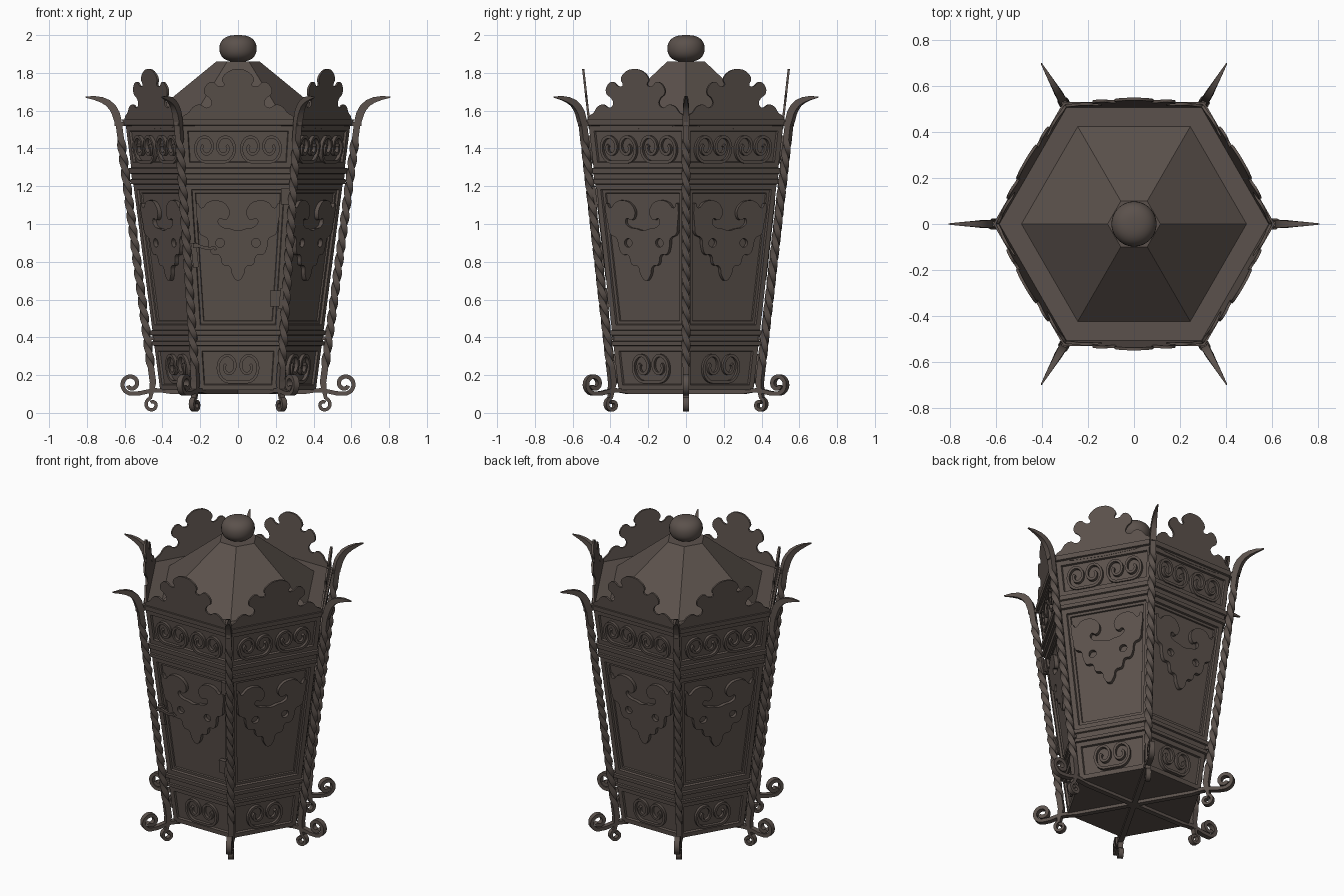
import bpy, bmesh, math
from math import sin, cos, pi, radians

if "Cube" in bpy.data.objects:
    bpy.data.objects.remove(bpy.data.objects["Cube"])

iron = bpy.data.materials.new("dark_bronze_iron")
iron.diffuse_color = (0.105, 0.083, 0.072, 1)
iron.use_nodes = True
iron.node_tree.nodes["Principled BSDF"].inputs["Base Color"].default_value = iron.diffuse_color


def R(z):  # corner radius of the tapered hexagonal body
    return 0.412 + (z - 0.12) * 0.13


def on_face(u, z, d):  # point on the front face, d = distance outwards
    return (u, -(R(z) * cos(pi / 6) + d), z)


def radial(r, z, c):  # point in the vertical plane through a corner
    return (r, c, z)


def finish(name, bm, copies=1, angle=35):
    bmesh.ops.recalc_face_normals(bm, faces=bm.faces[:])
    me = bpy.data.meshes.new(name)
    bm.to_mesh(me)
    bm.free()
    me.materials.append(iron)
    me.shade_smooth()
    me.set_sharp_from_angle(angle=radians(angle))
    for k in range(copies):
        ob = bpy.data.objects.new(name if copies == 1 else f"{name}_{k + 1}", me)
        ob.rotation_euler.z = k * pi / 3
        bpy.context.collection.objects.link(ob)


def lathe(name, prof, sides, angle):
    bm = bmesh.new()
    rings = [[bm.verts.new((r * cos(2 * pi * i / sides), r * sin(2 * pi * i / sides), z))
              for i in range(sides)] for r, z in prof]
    for a, b in zip(rings, rings[1:]):
        for i in range(sides):
            j = (i + 1) % sides
            bm.faces.new((a[i], a[j], b[j], b[i]))
    bm.faces.new(rings[0])
    bm.faces.new(rings[-1])
    return bm


def sweep(bm, path, t, w, place, twist=None, d=0):
    """Rectangular bar (t in plane, w across) along a 2D path."""
    rings = []
    n = len(path)
    for i, (a, b) in enumerate(path):
        p, q = path[max(i - 1, 0)], path[min(i + 1, n - 1)]
        dx, dy = q[0] - p[0], q[1] - p[1]
        L = math.hypot(dx, dy) or 1
        nx, ny = -dy / L, dx / L
        ti, wi = (t[i], w[i]) if isinstance(t, list) else (t, w)
        th = twist[i] if twist else 0
        ring = []
        for sx, sy in ((1, 1), (-1, 1), (-1, -1), (1, -1)):
            x, y = sx * ti / 2, sy * wi / 2
            x, y = x * cos(th) - y * sin(th), x * sin(th) + y * cos(th)
            ring.append(bm.verts.new(place(a + nx * x, b + ny * x, d + y)))
        rings.append(ring)
    for r, s in zip(rings, rings[1:]):
        for i in range(4):
            bm.faces.new((r[i], r[(i + 1) % 4], s[(i + 1) % 4], s[i]))
    bm.faces.new(rings[0])
    bm.faces.new(rings[-1])


def spiral(cx, cz, a0, a1, r0, r1, n=28, sz=1.0):
    out = []
    for i in range(n + 1):
        f = i / n
        a, r = radians(a0 + (a1 - a0) * f), r0 + (r1 - r0) * f
        out.append((cx + r * cos(a), cz + r * sin(a) * sz))
    return out


def plate(name, loops, d, thick):
    """Cut sheet with smooth outline (and holes) on each of the six faces."""
    cu = bpy.data.curves.new(name, 'CURVE')
    cu.dimensions, cu.fill_mode = '2D', 'BOTH'
    cu.extrude, cu.resolution_u = thick / 2, 4
    for pts in loops:
        sp = cu.splines.new('BEZIER')
        sp.bezier_points.add(len(pts) - 1)
        for bp, (u, z) in zip(sp.bezier_points, pts):
            bp.co = (u, z, 0)
            bp.handle_left_type = bp.handle_right_type = 'AUTO'
        sp.use_cyclic_u = True
    ob = bpy.data.objects.new(name, cu)
    bpy.context.collection.objects.link(ob)
    bpy.context.view_layer.update()
    me = bpy.data.meshes.new_from_object(ob.evaluated_get(bpy.context.evaluated_depsgraph_get()))
    bpy.data.objects.remove(ob)
    bm = bmesh.new()
    bm.from_mesh(me)
    bpy.data.meshes.remove(me)
    bmesh.ops.remove_doubles(bm, verts=bm.verts[:], dist=1e-5)
    for v in bm.verts:
        v.co = on_face(v.co.x, v.co.y, d + v.co.z)
    finish(name, bm, 6)


def mirrored(half):
    return half + [(-u, z) for u, z in reversed(half) if u > 1e-6]


# body: hexagonal profile with ledges, roof ring and pyramid roof
ledges = [(0, .12), (0, .355), (.015, .357), (.015, .377), (.004, .38), (.004, .41), (.015, .413),
          (.015, .435), (0, .438), (0, 1.21), (.015, 1.213), (.015, 1.235), (.004, 1.238),
          (.004, 1.265), (.015, 1.268), (.015, 1.295), (0, 1.298), (0, 1.52), (.015, 1.523), (.015, 1.552)]
prof = [(R(z) + d, z) for d, z in ledges] + [(.49, 1.553), (.115, 1.86)]
bm = lathe("lantern_body", prof, 6, 20)
# recessed panels framed on each face
bm.normal_update()
bmesh.ops.recalc_face_normals(bm, faces=bm.faces[:])
tall = [f for f in bm.faces if len(f.verts) == 4 and f.calc_center_median().z < 1.5
        and max(v.co.z for v in f.verts) - min(v.co.z for v in f.verts) > 0.15]
bmesh.ops.inset_individual(bm, faces=tall, thickness=0.028, use_even_offset=True)
bmesh.ops.inset_individual(bm, faces=tall, thickness=0.004, depth=-0.012, use_even_offset=True)
big = [f for f in tall if max(v.co.z for v in f.verts) - min(v.co.z for v in f.verts) > 0.5]
bmesh.ops.inset_individual(bm, faces=big, thickness=0.015, use_even_offset=True)
bmesh.ops.inset_individual(bm, faces=big, thickness=0.003, depth=-0.008, use_even_offset=True)
finish("lantern_body", bm, angle=10)

# squashed ball finial
ball = [(.0985 * max(cos(a), 0.02) ** 0.75, 1.929 + .071 * math.copysign(abs(sin(a)) ** 0.9, a))
        for a in [radians(-90 + 10 * i) for i in range(19)]]
finish("roof_ball", lathe("roof_ball", ball, 32, 40), angle=60)

# leaf-shaped cresting above each face
crest = [(0, 1.82), (.05, 1.808), (.085, 1.765), (.075, 1.735), (.10, 1.728), (.135, 1.752), (.172, 1.73),
         (.178, 1.69), (.15, 1.665), (.14, 1.635), (.165, 1.615), (.20, 1.632), (.235, 1.622),
         (.262, 1.59), (.295, 1.565), (.295, 1.535)]
plate("cresting", [mirrored(crest)], -0.004, 0.012)

# pierced ornament in the main panels
orn = [(0, .965), (.04, .975), (.085, .985), (.105, 1.01), (.095, 1.03), (.07, 1.02), (.045, 1.05),
       (.06, 1.10), (.11, 1.125), (.16, 1.115), (.195, 1.085), (.215, 1.11), (.222, 1.08), (.212, 1.0),
       (.20, .945), (.165, .925), (.155, .88), (.135, .84), (.10, .835), (.08, .785), (.045, .775),
       (.03, .73), (0, .70)]
holes = [[(cx + .023 * cos(i * pi / 4), .9 + .023 * sin(i * pi / 4)) for i in range(8)] for cx in (-.095, .095)]
plate("panel_ornament", [mirrored(orn)] + holes, -0.009, 0.024)


# wrought scrolls on the upper and lower panels
def u_scroll(bm, cu, cz, spread, r, sz):
    arm = spiral(spread, cz, -90, 400, r, r * .25, 36, sz)
    path = [(-u, z) for u, z in reversed(arm)] + arm
    sweep(bm, [(cu + u, z) for u, z in path], .015, .02, on_face, d=-.002)


bm = bmesh.new()
for s in (-1, 1):
    u_scroll(bm, s * .122, 1.405, .05, .062, 1.25)
finish("upper_scrolls", bm, 6)
bm = bmesh.new()
u_scroll(bm, 0, .245, .052, .062, 1.3)
finish("lower_scrolls", bm, 6)

# corner bars: foot curl, twisted shaft, tapered flare
foot = spiral(.455, .043, -300, 75, .014, .036)
shaft = [(.462 + (z - .25) * .132, z) for z in [.16 + i * 1.36 / 130 for i in range(131)]]
flare = [(.637, 1.55), (.647, 1.585), (.663, 1.615), (.687, 1.64), (.72, 1.657), (.76, 1.667), (.808, 1.672)]
path = foot + shaft + flare
nf, ns = len(foot), len(shaft)
size = [.018] * nf + [.034] * ns + [.04, .042, .04, .036, .03, .021, .006]
wide = [.03] * nf + [.034] * ns + [.036, .034, .031, .027, .022, .015, .005]
turns = 8 * pi
twist = [0] * nf + [turns * min(max((i - 8) / (ns - 16), 0), 1) for i in range(ns)] + [turns] * len(flare)
bm = bmesh.new()
sweep(bm, path, size, wide, radial, twist)
finish("corner_bar", bm, 6)

# spokes under the base ending in the outer scrolls
bm = bmesh.new()
spoke = [(0, .112), (.36, .112), (.40, .118), (.44, .12), (.48, .113), (.52, .104)]
sweep(bm, spoke + spiral(.566, .154, -90, 330, .052, .02, 32), .022, .032, radial)
finish("foot_scroll", bm, 6)

# short ties joining the bars to the rim and base
bm = bmesh.new()
sweep(bm, [(.57, 1.53), (.655, 1.53)], .022, .022, radial)
sweep(bm, [(.43, .395), (.49, .395)], .02, .02, radial)
finish("bar_tie", bm, 6)

# door hinges and latch on the front face
for name, u, z in (("upper_hinge", .262, 1.145), ("lower_hinge", .205, .605)):
    bm = bmesh.new()
    sweep(bm, [(u - .035, z), (u + .03, z)], .085, .03, on_face, d=.008)
    sweep(bm, [(u + .022, z - .055), (u + .034, z + .055)], .026, .036, on_face, d=.02)
    finish(name, bm)
bm = bmesh.new()
sweep(bm, [(-.222, .77), (-.236, .90)], .03, .016, on_face, d=.006)
sweep(bm, [(-.235, .885), (-.21, .885), (-.18, .875), (-.15, .87), (-.125, .877), (-.118, .862)],
      .016, .016, on_face, d=.035)
sweep(bm, [(-.238, .885), (-.212, .885)], .026, .05, on_face, d=.02)
finish("door_latch", bm)
